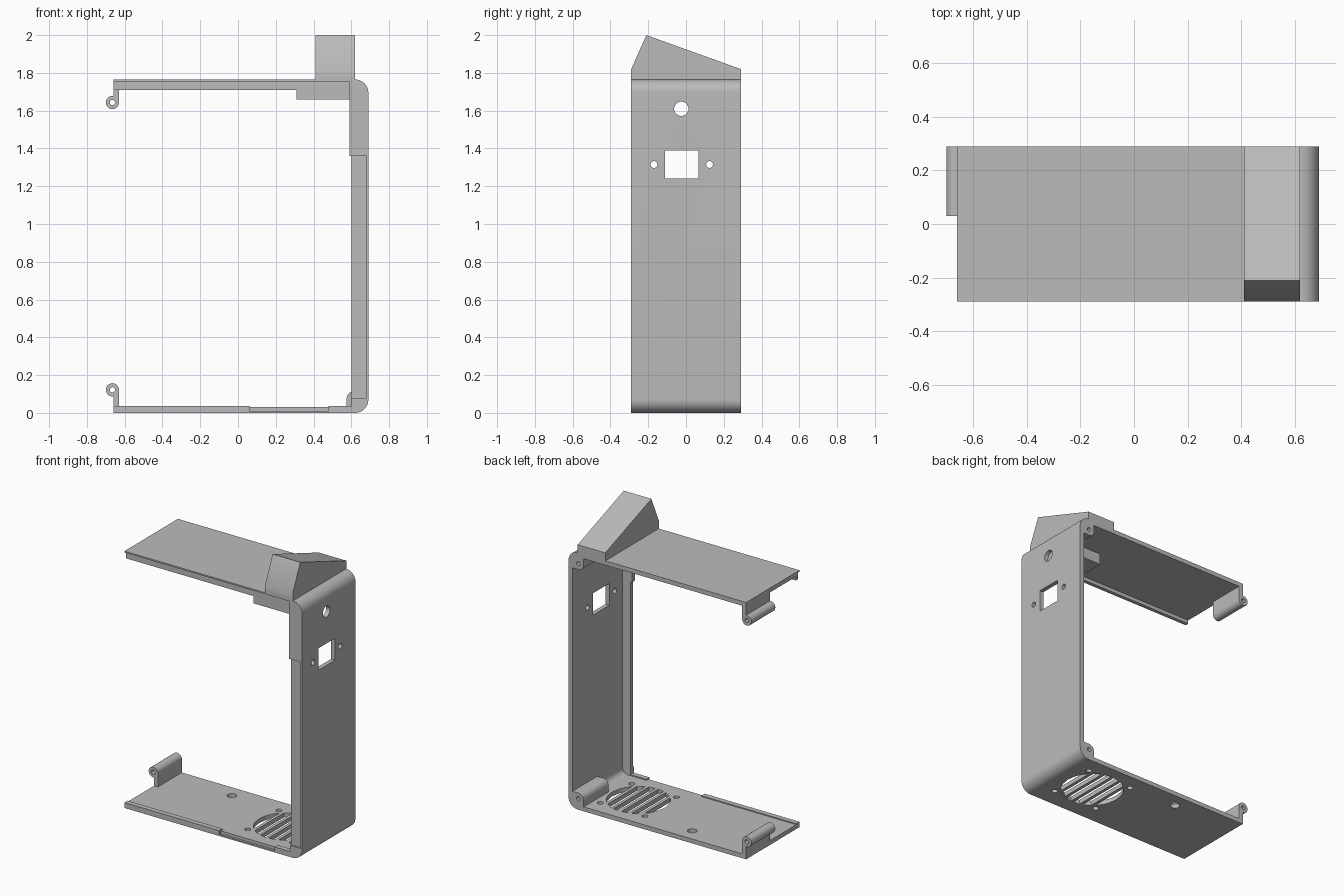
import bpy, bmesh
from math import cos, sin, pi, radians, sqrt

cube = bpy.data.objects.get("Cube")
if cube:
    bpy.data.objects.remove(cube, do_unlink=True)

# Material
grey = bpy.data.materials.new("plain grey plastic")
grey.use_nodes = True
GREY = (0.5, 0.5, 0.5, 1)
grey.diffuse_color = GREY
grey.node_tree.nodes["Principled BSDF"].inputs["Base Color"].default_value = GREY

# Main dimensions
H, LEFT, RIGHT = 1.765, -0.66, 0.69
FRONT, BACK = -0.29, 0.29
REBATE = -0.275
WALL, SKIN, RADIUS = 0.03, 0.01, 0.07


def arc(cx, cy, r, a0, a1, n=12):
    return [(cx + r * cos(radians(a0 + (a1 - a0) * i / n)),
             cy + r * sin(radians(a0 + (a1 - a0) * i / n))) for i in range(n + 1)]


def circle(cx, cy, r, n=24):
    return arc(cx, cy, r, 0, 360, n)[:-1]


def rect(a0, b0, a1, b1):
    return [(a0, b0), (a1, b0), (a1, b1), (a0, b1)]


def flip(pts):
    return [(x, H - z) for x, z in pts]


def prisms(name, outlines, axis, lo, hi):
    """Extrude 2D outlines along an axis; the other two axes keep x, y, z order."""
    bm = bmesh.new()
    for pts in outlines:
        def place(p, t):
            co = list(p)
            co.insert("xyz".index(axis), t)
            return bm.verts.new(co)
        a = [place(p, lo) for p in pts]
        b = [place(p, hi) for p in pts]
        bm.faces.new(a)
        bm.faces.new(b[::-1])
        for i in range(len(pts)):
            j = (i + 1) % len(pts)
            bm.faces.new((a[i], b[i], b[j], a[j]))
    bmesh.ops.recalc_face_normals(bm, faces=bm.faces)
    mesh = bpy.data.meshes.new(name)
    bm.to_mesh(mesh)
    bm.free()
    mesh.materials.append(grey)
    ob = bpy.data.objects.new(name, mesh)
    bpy.context.collection.objects.link(ob)
    return ob


def select(ob):
    bpy.ops.object.select_all(action="DESELECT")
    ob.select_set(True)
    bpy.context.view_layer.objects.active = ob


def cut(ob, outlines, axis, lo, hi):
    cutter = prisms("cutter", outlines, axis, lo, hi)
    cutter.hide_render = True
    mod = ob.modifiers.new("cut", "BOOLEAN")
    mod.operation, mod.solver, mod.object = "DIFFERENCE", "EXACT", cutter
    select(ob)
    bpy.ops.object.modifier_apply(modifier=mod.name)
    bpy.data.objects.remove(cutter, do_unlink=True)


def c_path(d):
    """Rounded C outline, inset by d from the outside."""
    r = RADIUS - d
    cx = RIGHT - RADIUS
    return ([(LEFT, d)] + arc(cx, RADIUS, r, -90, 0)
            + arc(cx, H - RADIUS, r, 0, 90) + [(LEFT, H - d)])


# Bent shell with a thin skin projecting at the front edge
shell = prisms("shell", [c_path(0) + c_path(WALL)[::-1]], "y", REBATE, BACK)
prisms("front_skin", [c_path(0) + c_path(SKIN)[::-1]], "y", FRONT, REBATE)

# Side wall openings: socket window, button hole and two screw holes
cut(shell, [rect(-0.11, 1.24, 0.065, 1.39), circle(-0.025, 1.61, 0.038),
            circle(-0.17, 1.315, 0.018), circle(0.125, 1.315, 0.018)], "x", 0.6, 0.8)

# Floor openings: round slotted vent, its screw holes and one separate hole
VX, VY, VR, SLOTS, BAR = 0.355, 0.01, 0.2, 6, 0.022
holes = [circle(VX + sx * 0.17, VY + sy * 0.17, 0.019) for sx in (-1, 1) for sy in (-1, 1)]
holes.append(circle(-0.18, 0.19, 0.03))
pitch = 2 * VR / SLOTS
for i in range(SLOTS):
    x0 = -VR + i * pitch + (BAR / 2 if i else 0)
    x1 = -VR + (i + 1) * pitch - (BAR / 2 if i < SLOTS - 1 else 0)
    xs = [x0 + (x1 - x0) * k / 6 for k in range(7)]
    upper = [(x, max(sqrt(max(VR * VR - x * x, 0)), 0.004)) for x in xs]
    outline = upper + [(x, -y) for x, y in upper[::-1]]
    holes.append([(VX + x, VY + y) for x, y in outline])
cut(shell, holes, "z", -0.1, 0.1)

# Front lips, set back behind the skin
prisms("top_lip", [rect(LEFT, 1.71, 0.59, H - 0.015)], "y", REBATE, -0.25)
prisms("side_lip", [rect(0.6, 0.08, RIGHT - SKIN, 1.36)], "y", -0.28, -0.255)

# Floor lip, interrupted by a shallow notch
prisms("floor_lip", [rect(LEFT, 0, 0.06, 0.037)], "y", FRONT, -0.255)

# Solid front corners
cx = RIGHT - RADIUS
prisms("lower_front_corner",
       [[(0.48, 0)] + arc(cx, RADIUS, RADIUS, -90, 0)
        + [(RIGHT, 0.08), (0.6, 0.08), (0.6, 0.037), (0.48, 0.037)]], "y", FRONT, -0.255)
prisms("upper_front_corner",
       [[(0.59, 1.36), (RIGHT, 1.36)] + arc(cx, H - RADIUS, RADIUS, 0, 90)
        + [(0.59, H)]], "y", FRONT, -0.255)

# Block below the roof
prisms("roof_block", [rect(0.31, 1.66, 0.59, H - 0.02)], "y", -0.275, 0.035)

# Sloped head on the roof
prisms("sloped_head", [[(FRONT, H), (FRONT, 1.82), (-0.21, 2.0), (BACK, 1.82), (BACK, H)]],
       "x", 0.41, 0.62)

# Hinge eyes at the open end and screw bosses in the rear corners, top and bottom
eye = [(LEFT, 0.01), (-0.63, 0.01)] + arc(-0.665, 0.122, 0.035, 0, 278, 24)
boss = [(0.575, 0.02)] + arc(0.615, 0.075, 0.04, 180, 90) + [(0.67, 0.115)] \
    + arc(cx, RADIUS, 0.05, 0, -90)
for level, turn in (("lower", list), ("upper", flip)):
    hinge = prisms(level + "_hinge_eye", [turn(eye)], "y", 0.03, BACK)
    cut(hinge, [turn(circle(-0.665, 0.122, 0.014))], "y", -0.1, 0.4)
    post = prisms(level + "_screw_boss", [turn(boss)], "y", 0.02, BACK)
    pilot = [turn(circle(0.615, 0.075, 0.014))]
    cut(post, pilot, "y", 0.1, 0.4)
    cut(shell, pilot, "y", 0.1, 0.4)

# Smooth rounded surfaces, keep edges sharp
for ob in list(bpy.context.scene.objects):
    if ob.type == "MESH" and grey.name in ob.data.materials:
        select(ob)
        bpy.ops.object.shade_smooth_by_angle(angle=pi / 6)
